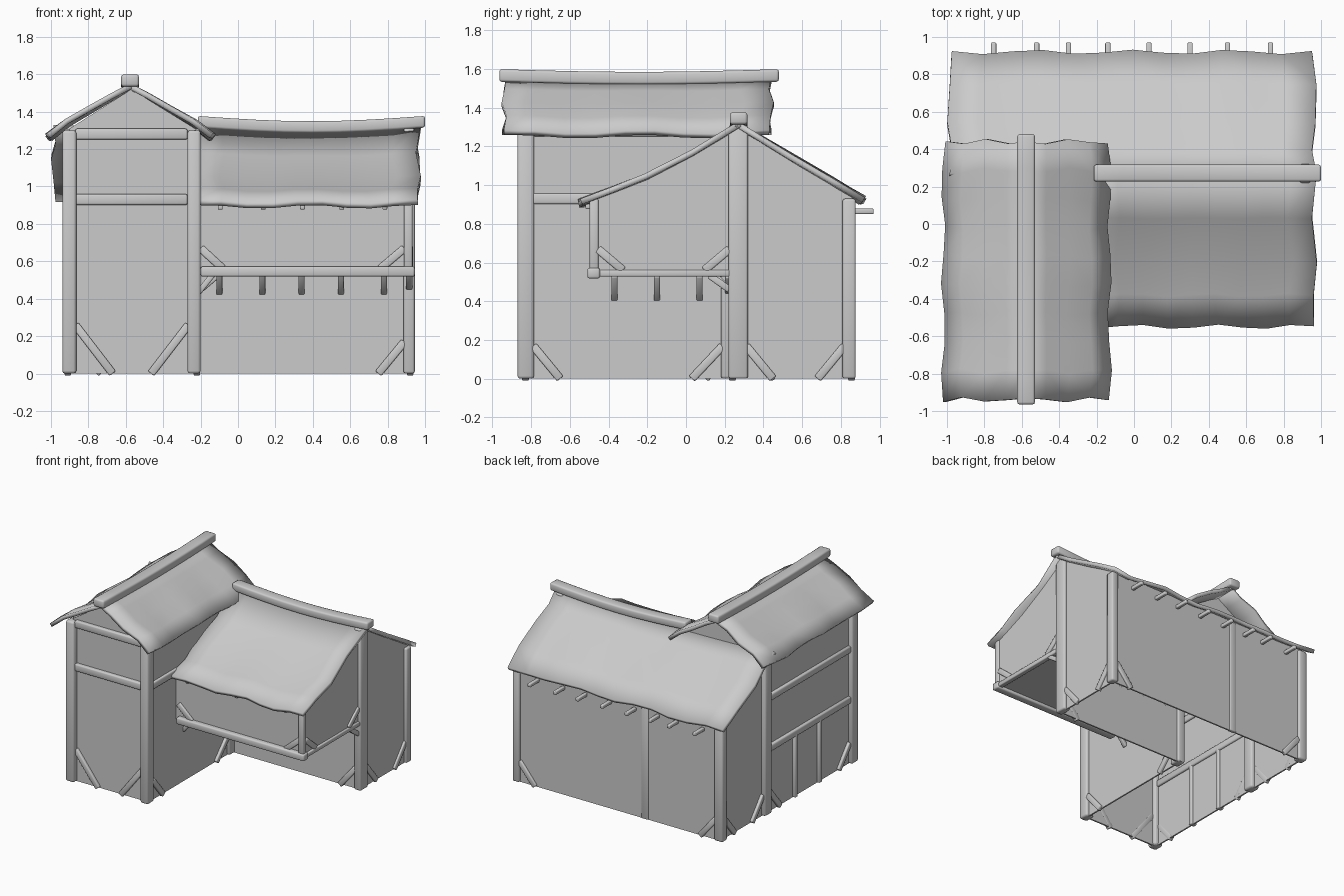
import bpy, bmesh
from math import sin, pi
from mathutils import Vector, Matrix

if "Cube" in bpy.data.objects:
    bpy.data.objects.remove(bpy.data.objects["Cube"], do_unlink=True)

GREY = (0.6, 0.6, 0.6, 1)
mat = bpy.data.materials.new("plain grey")
mat.use_nodes = True
mat.diffuse_color = GREY
mat.node_tree.nodes["Principled BSDF"].inputs["Base Color"].default_value = GREY


def finish(name, bm, smooth):
    mesh = bpy.data.meshes.new(name)
    for f in bm.faces:
        f.smooth = smooth
    bm.to_mesh(mesh)
    bm.free()
    mesh.materials.append(mat)
    ob = bpy.data.objects.new(name, mesh)
    bpy.context.collection.objects.link(ob)
    return ob


def beam(name, a, b, w, h, sag=0):
    """Rounded timber from a to b: w sideways (x if upright), h the other way."""
    a, b = Vector(a), Vector(b)
    d = (b - a).normalized()
    s = d.cross(Vector((0, 0, 1)) if abs(d.z) < 0.99 else Vector((0, 1, 0))).normalized()
    u = s.cross(d)
    length = (b - a).length
    bm = bmesh.new()
    bmesh.ops.create_cube(bm, size=1)
    if sag:
        long_edges = [e for e in bm.edges if abs(e.verts[0].co.z - e.verts[1].co.z) > 0.5]
        bmesh.ops.subdivide_edges(bm, edges=long_edges, cuts=7, use_grid_fill=True)
    rot = Matrix((s, u, d)).transposed()
    for v in bm.verts:
        t = v.co.z + 0.5
        v.co = (a + b) / 2 + rot @ Vector((v.co.x * w, v.co.y * h, v.co.z * length))
        v.co.z -= sag * sin(pi * t)
    ob = finish(name, bm, True)
    bev = ob.modifiers.new("worn edges", 'BEVEL')
    bev.width = min(w, h) * 0.2
    bev.segments = 2
    return ob


def wall(name, axis, pos, pts):
    """Thin panel in the plane axis = pos, outlined by 2D points."""
    bm = bmesh.new()
    i = "xyz".index(axis)
    verts = []
    for p in pts:
        co = list(p)
        co.insert(i, pos)
        verts.append(bm.verts.new(co))
    bm.faces.new(verts)
    ob = finish(name, bm, False)
    sol = ob.modifiers.new("thickness", 'SOLIDIFY')
    sol.thickness = 0.012
    sol.offset = 0
    return ob


def slope(name, axis, start, end, profile, sag, n=9):
    """Wavy roof sheet along an axis; profile runs from eave to ridge."""
    bm = bmesh.new()
    rows = []
    for j, (off, z) in enumerate(profile):
        k = 1 - j / (len(profile) - 1)
        row = []
        for i in range(n + 1):
            t = i / n
            along = start + (end - start) * t + 0.014 * sin(2.3 * j + 4 * t + off)
            side = off + 0.012 * k * sin(i * 1.9 + off * 3)
            zz = z - sag * sin(pi * t) * (1 - k) + 0.01 * k * sin(i * 1.5 + 1)
            row.append(bm.verts.new((along, side, zz) if axis == "x" else (side, along, zz)))
        rows.append(row)
    for r0, r1 in zip(rows, rows[1:]):
        for i in range(n):
            f = bm.faces.new((r0[i], r0[i + 1], r1[i + 1], r1[i]))
            f.normal_update()
            if f.normal.z < 0:
                f.normal_flip()
    ob = finish(name, bm, True)
    sol = ob.modifiers.new("thickness", 'SOLIDIFY')
    sol.thickness = 0.03
    sol.offset = -1
    return ob


# Walls
wall("tower_front_wall", "y", -0.82, [(-0.9, 0), (-0.23, 0), (-0.23, 1.31), (-0.57, 1.52), (-0.9, 1.31)])
wall("tower_rear_gable", "y", 0.28, [(-0.9, 0.9), (-0.23, 0.9), (-0.23, 1.31), (-0.57, 1.52), (-0.9, 1.31)])
wall("tower_left_wall", "x", -0.23, [(-0.83, 0), (0.27, 0), (0.27, 1.31), (-0.83, 1.31)])
wall("right_wall", "x", -0.9, [(-0.83, 0), (0.86, 0), (0.86, 0.94), (0.27, 1.3), (-0.83, 1.3)])
wall("back_wall", "y", 0.85, [(-0.9, 0), (0.92, 0), (0.92, 0.94), (-0.9, 0.94)])
wall("lower_front_wall", "y", 0.25, [(-0.23, 0), (0.92, 0), (0.92, 0.54), (-0.23, 0.54)])
wall("upper_front_wall", "y", -0.465, [(-0.23, 0.54), (0.92, 0.54), (0.92, 0.93), (-0.23, 0.93)])
wall("upper_floor", "z", 0.545, [(-0.23, -0.465), (0.92, -0.465), (0.92, 0.25), (-0.23, 0.25)])
wall("left_gable_wall", "x", 0.915, [(0.25, 0), (0.86, 0), (0.86, 0.94), (0.27, 1.29), (-0.21, 1.03),
                                     (-0.47, 0.93), (-0.47, 0.54), (0.25, 0.54)])

# Roofs and ridge beams
hall_front = [(-0.55, 0.92), (-0.38, 0.985), (-0.21, 1.055), (0.03, 1.18), (0.27, 1.33)]
hall_back = [(0.92, 0.935), (0.75, 1.04), (0.54, 1.165), (0.4, 1.25), (0.27, 1.33)]
slope("hall_roof_front", "x", -0.22, 0.965, hall_front, 0.025)
slope("hall_roof_back", "x", -0.985, 0.965, hall_back, 0.025, 12)
tower_side = [(0.45, 1.275), (0.35, 1.355), (0.23, 1.425), (0.11, 1.495), (0, 1.555)]
for side, label in ((-1, "right"), (1, "left")):
    slope("tower_roof_" + label, "y", -0.94, 0.44,
          [(-0.57 + side * (o - 0.01 * (side > 0)), z) for o, z in tower_side], 0.01)
beam("tower_ridge_beam", (-0.577, -0.965, 1.567), (-0.577, 0.48, 1.567), 0.095, 0.065, 0.014)
beam("hall_ridge_beam", (-0.215, 0.272, 1.346), (1, 0.272, 1.346), 0.09, 0.062, 0.028)

# Upright posts: x, y, bottom, top, width, depth
for name, x, y, z0, z1, w, d in (
        ("tower_post_front_right", -0.902, -0.828, 0, 1.3, 0.075, 0.085),
        ("tower_post_front_left", -0.235, -0.828, 0, 1.3, 0.07, 0.085),
        ("tower_post_rear_right", -0.902, 0.28, 0, 1.3, 0.075, 0.09),
        ("tower_post_rear_left", -0.235, 0.225, 0, 1.3, 0.07, 0.09),
        ("back_post_right", -0.902, 0.843, 0, 0.93, 0.075, 0.068),
        ("back_post_middle", -0.235, 0.85, 0, 0.93, 0.06, 0.03),
        ("back_post_left", 0.915, 0.843, 0, 0.93, 0.06, 0.068),
        ("gable_post", 0.915, 0.27, 0, 1.31, 0.06, 0.1),
        ("overhang_post", 0.91, -0.475, 0.55, 0.93, 0.045, 0.045),
        ("side_stud_front", -0.905, -0.4, 0, 0.52, 0.05, 0.035),
        ("side_stud_rear", -0.905, -0.09, 0, 0.52, 0.05, 0.035)):
    beam(name, (x, y, z0), (x, y, z1), w, d)

# Horizontal rails
for z in (0.93, 1.28):
    beam("tower_front_rail", (-0.87, -0.83, z), (-0.27, -0.83, z), 0.05, 0.058)
    beam("tower_left_rail", (-0.228, -0.79, z), (-0.228, 0.18, z), 0.045, 0.055)
for z in (0.52, 0.93, 1.28):
    beam("tower_right_rail", (-0.905, -0.79, z), (-0.905, 0.24, z), 0.05, 0.055)
beam("overhang_front_beam", (-0.2, -0.477, 0.545), (0.945, -0.477, 0.545), 0.065, 0.055)
beam("overhang_side_beam", (0.917, -0.45, 0.545), (0.917, 0.23, 0.545), 0.04, 0.035)


def brace(axis, pos, corner, along, base, rise):
    """Diagonal brace in the plane axis = pos, from a post down to a sill."""
    def point(u, z):
        return (pos, u, z) if axis == "x" else (u, pos, z)
    beam("corner_brace", point(corner, base + rise), point(corner + along, base), 0.035, 0.042)


# Corner braces
for corner, along in ((-0.87, 0.2), (-0.265, -0.2)):
    brace("y", -0.83, corner, along, 0, 0.26)
for axis, pos, corner, along in (
        ("y", 0.24, 0.89, -0.14), ("x", 0.92, 0.31, 0.14), ("x", 0.92, 0.82, -0.14),
        ("x", -0.22, -0.79, 0.14), ("x", -0.22, 0.19, -0.16), ("y", 0.855, -0.87, 0.14),
        ("y", 0.855, 0.89, -0.14), ("x", -0.91, 0.82, -0.14), ("x", -0.91, 0.32, 0.14),
        ("x", -0.91, 0.24, -0.14), ("x", -0.91, -0.79, 0.14)):
    brace(axis, pos, corner, along, 0, 0.17)
for axis, pos, corner, along in (
        ("y", -0.47, -0.2, 0.12), ("y", -0.47, 0.89, -0.13),
        ("x", 0.918, -0.455, 0.13), ("x", 0.918, 0.225, -0.13)):
    brace(axis, pos, corner, along, 0.56, 0.11)

# Struts carrying the overhang
for x in (-0.1, 0.13, 0.34, 0.55, 0.78):
    beam("floor_strut", (x, 0.25, 0.43), (x, 0.15, 0.535), 0.032, 0.03)
    beam("front_rafter_end", (x + 0.005, -0.4, 0.89), (x + 0.005, -0.52, 0.89), 0.026, 0.026)
for y in (-0.37, -0.15, 0.07):
    beam("wall_strut", (-0.23, y, 0.41), (-0.13, y, 0.535), 0.032, 0.03)
beam("gable_strut", (0.915, 0.225, 0.46), (0.915, 0.12, 0.535), 0.035, 0.035)
beam("tower_strut", (-0.2, 0.22, 0.45), (-0.1, 0.22, 0.535), 0.035, 0.035)

# Rafter ends at the back
for x in (-0.75, -0.52, -0.35, -0.14, 0.08, 0.3, 0.5, 0.73):
    beam("back_rafter_end", (x, 0.8, 0.865), (x, 0.97, 0.865), 0.028, 0.028)
